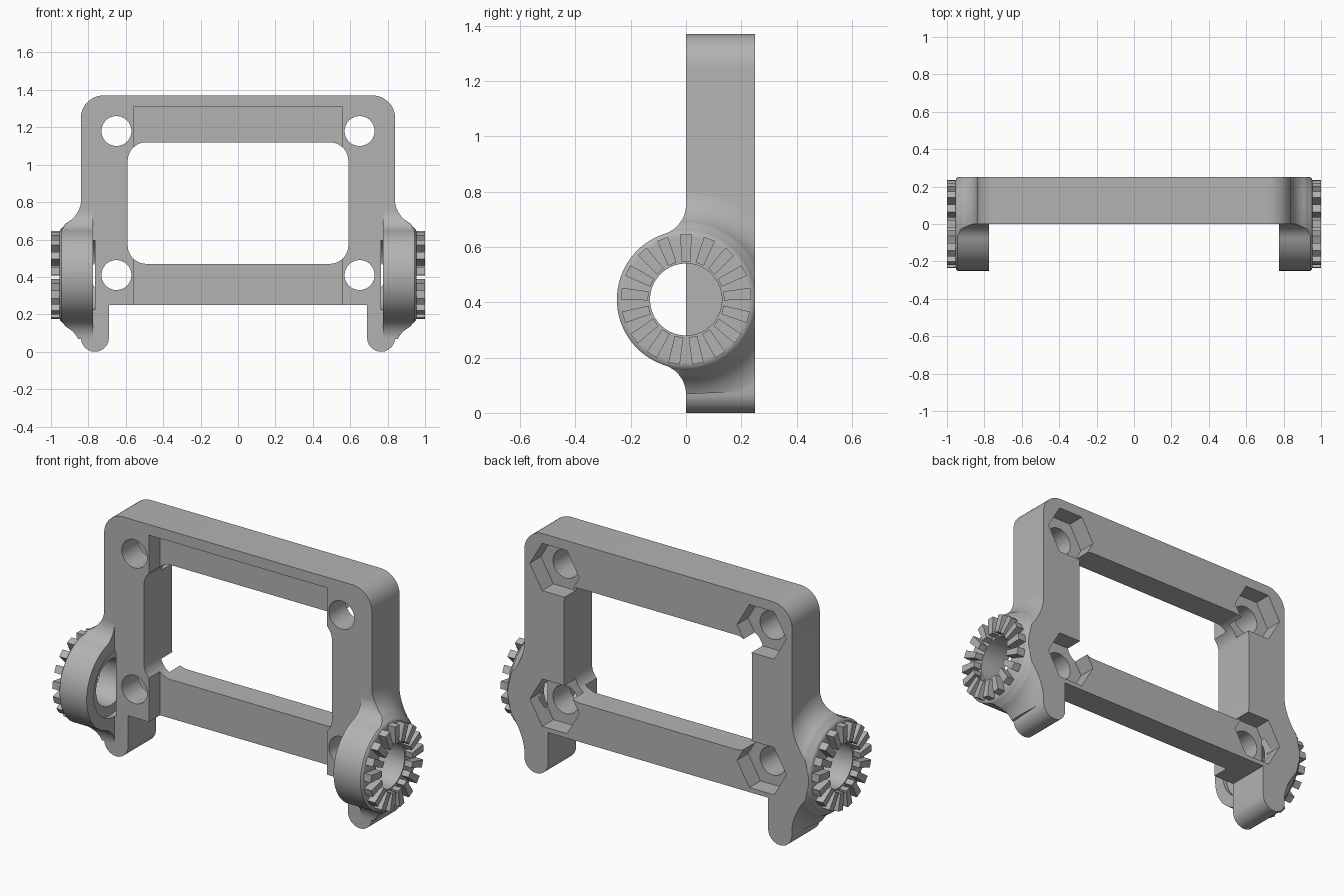
import bpy, bmesh
from math import sin, cos, pi, radians
from mathutils import Matrix, Vector

cube = bpy.data.objects.get("Cube")
if cube:
    bpy.data.objects.remove(cube, do_unlink=True)

grey = bpy.data.materials.new("plain_grey")
grey.use_nodes = True
COLOUR = (0.45, 0.45, 0.45, 1)
grey.diffuse_color = COLOUR
grey.node_tree.nodes["Principled BSDF"].inputs["Base Color"].default_value = COLOUR

THICK, HUB_Z, HUB_R = 0.25, 0.41, 0.25


def finish(bm, name):
    bmesh.ops.recalc_face_normals(bm, faces=bm.faces)
    mesh = bpy.data.meshes.new(name)
    bm.to_mesh(mesh)
    bm.free()
    mesh.materials.append(grey)
    obj = bpy.data.objects.new(name, mesh)
    bpy.context.collection.objects.link(obj)
    return obj


def prism(name, points, start, depth):
    """Extrude a closed outline from start by depth."""
    bm = bmesh.new()
    face = bm.faces.new([bm.verts.new(start + Vector(p)) for p in points])
    new = bmesh.ops.extrude_face_region(bm, geom=[face])["geom"]
    bmesh.ops.translate(bm, vec=depth, verts=[v for v in new if isinstance(v, bmesh.types.BMVert)])
    return finish(bm, name)


def along_y(name, outline, y0, y1):
    return prism(name, [(x, 0, z) for x, z in outline], Vector((0, y0, 0)), (0, y1 - y0, 0))


def along_x(name, outline, x0, x1):
    return prism(name, [(0, y, z) for y, z in outline], Vector((x0, 0, 0)), (x1 - x0, 0, 0))


def arc(cx, cy, r, a0, a1, n=12):
    angles = [radians(a0 + (a1 - a0) * i / n) for i in range(n + 1)]
    return [(cx + r * cos(a), cy + r * sin(a)) for a in angles]


def circle(cx, cy, r, n=64):
    return arc(cx, cy, r, 0, 360 - 360 / n, n - 1)


def rounded(x0, x1, z0, z1, r):
    return (arc(x1 - r, z1 - r, r, 0, 90) + arc(x0 + r, z1 - r, r, 90, 180)
            + arc(x0 + r, z0 + r, r, 180, 270) + arc(x1 - r, z0 + r, r, 270, 360))


def combine(target, tool, operation):
    mod = target.modifiers.new("combine", 'BOOLEAN')
    mod.operation, mod.solver, mod.object = operation, 'EXACT', tool
    bpy.context.view_layer.objects.active = target
    bpy.ops.object.modifier_apply(modifier=mod.name)
    bpy.data.objects.remove(tool, do_unlink=True)


def mirrored(obj):
    mod = obj.modifiers.new("mirror", 'MIRROR')
    mod.use_mirror_merge = False
    bpy.context.view_layer.objects.active = obj
    bpy.ops.object.modifier_apply(modifier=mod.name)
    return obj


# frame plate with two rounded legs
half = [(0, 0.25), (0.69, 0.25)] + arc(0.765, 0.075, 0.075, 180, 360) + arc(0.72, 1.25, 0.12, 0, 90)
outline = half[1:] + [(-x, z) for x, z in reversed(half[1:])]
frame = along_y("frame", outline, 0, THICK)

# side silhouette of the hub bracket: disc blended into the post
fillet = 0.11
rise = (HUB_R ** 2 + 2 * HUB_R * fillet) ** 0.5
lean = math_angle = Vector((fillet, rise)).angle(Vector((1, 0))) * 180 / pi
side = [(THICK, HUB_Z - 0.33), (THICK, 0.85), (0, 0.85)]
side += arc(-fillet, HUB_Z + rise, fillet, 0, -lean)
side += arc(0, HUB_Z, HUB_R, 180 - lean, 180 + lean, 40)
side += arc(-fillet, HUB_Z - rise, fillet, lean, 0)
side += [(0, HUB_Z - 0.33)] if rise < 0.33 else []
bracket = along_x("bracket", side, 0.775, 0.98)

# revolved flare that shapes the outside of the bracket
profile = [(0.7, 0), (0.7, 0.6), (0.838, 0.6)] + arc(0.988, 0.41, 0.15, 180, 244)
profile += arc(0.92, 0.225, 0.035, 65, 0, 6) + [(0.955, 0)]
bm = bmesh.new()
verts = [bm.verts.new((x, 0, r)) for x, r in profile]
edges = [bm.edges.new(pair) for pair in zip(verts, verts[1:])]
bmesh.ops.spin(bm, geom=verts + edges, cent=(0, 0, 0), axis=(1, 0, 0), angle=2 * pi,
               steps=72, use_merge=True)
bmesh.ops.remove_doubles(bm, verts=bm.verts, dist=1e-5)
bmesh.ops.translate(bm, vec=(0, 0, HUB_Z), verts=bm.verts)
combine(bracket, finish(bm, "flare"), 'INTERSECT')
combine(frame, mirrored(bracket), 'UNION')

# window and shallow front recess
combine(frame, along_y("window", rounded(-0.59, 0.59, 0.47, 1.12, 0.1), -0.1, 0.4), 'DIFFERENCE')
recess = [(-0.56, 0.1), (0.56, 0.1), (0.56, 1.31), (-0.56, 1.31)]
combine(frame, along_y("recess", recess, -0.1, 0.1), 'DIFFERENCE')

# corner screw holes with hexagonal nut pockets behind
for sx in (-1, 1):
    for z in (HUB_Z, 1.18):
        combine(frame, along_y("screw_hole", circle(sx * 0.65, z, 0.08, 48), -0.4, 0.4), 'DIFFERENCE')
        combine(frame, along_y("nut_pocket", circle(sx * 0.65, z, 0.155, 6), 0.15, 0.4), 'DIFFERENCE')

# hub bores, wider on the inner side
for r, end in ((0.13, 1.1), (0.185, 0.8)):
    combine(frame, mirrored(along_x("bore", circle(0, HUB_Z, r), 0.765, end)), 'DIFFERENCE')

bpy.ops.object.select_all(action='DESELECT')
frame.select_set(True)
bpy.context.view_layer.objects.active = frame
bpy.ops.object.shade_smooth_by_angle(angle=radians(28))

# ring of radial locking teeth on each hub
TEETH = 17
bm = bmesh.new()
for i in range(TEETH):
    new = bmesh.ops.create_cube(bm, size=1)["verts"]
    for v in new:
        outer = v.co.z > 0
        v.co = Vector((0.97 + v.co.x * 0.06, v.co.y * (0.042 if outer else 0.032),
                       0.235 if outer else 0.137))
    turn = Matrix.Rotation(2 * pi * i / TEETH, 4, 'X')
    bmesh.ops.transform(bm, matrix=Matrix.Translation((0, 0, HUB_Z)) @ turn, verts=new)
mirrored(finish(bm, "hub_teeth"))
